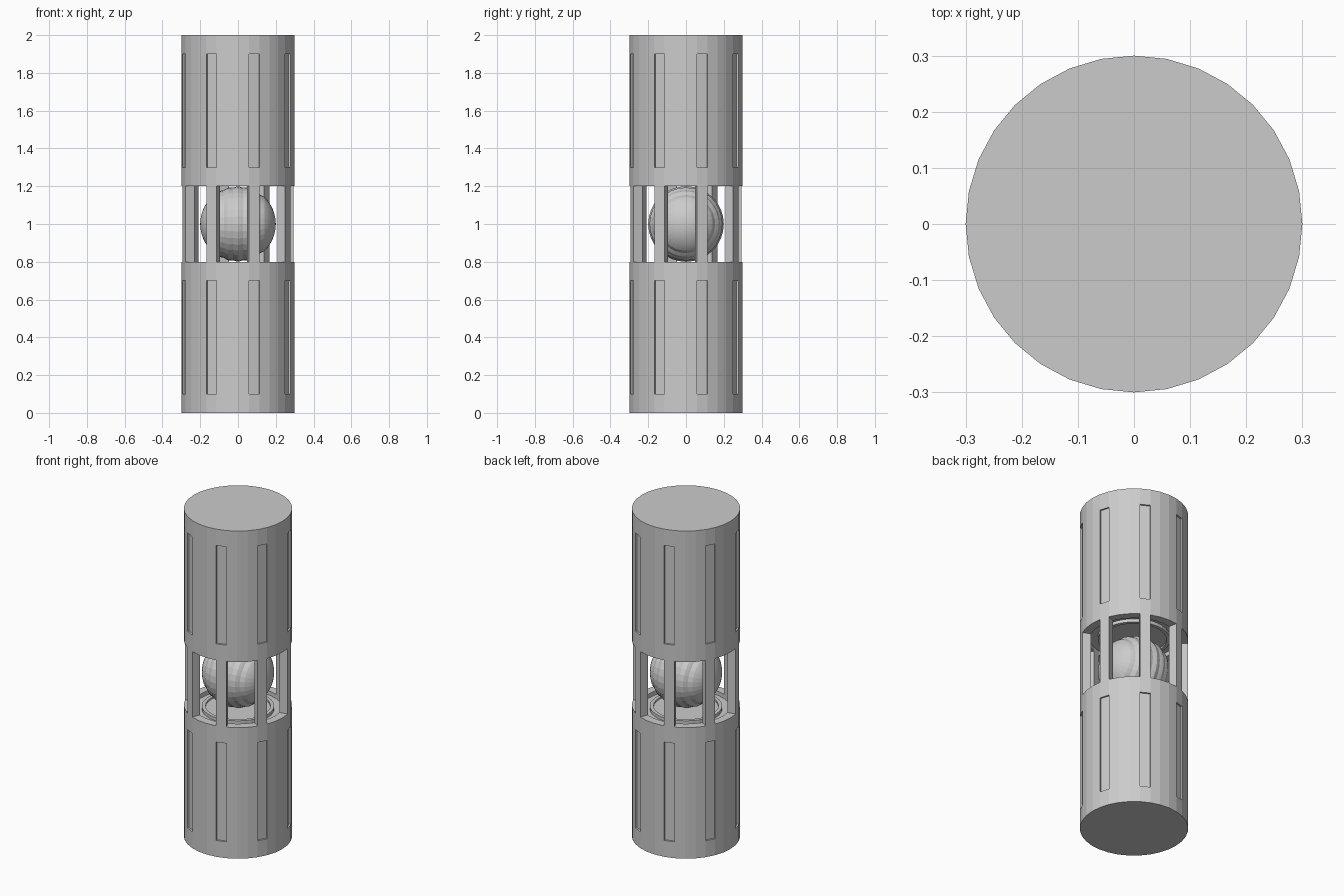
import bpy, bmesh
from math import sin, cos, pi, sqrt

if "Cube" in bpy.data.objects:
    bpy.data.objects.remove(bpy.data.objects["Cube"])

N = 32
R, R_IN = 0.30, 0.25


def finish(bm, name):
    bmesh.ops.recalc_face_normals(bm, faces=bm.faces)
    me = bpy.data.meshes.new(name)
    bm.to_mesh(me)
    bm.free()
    ob = bpy.data.objects.new(name, me)
    bpy.context.collection.objects.link(ob)
    return ob


def lathe(profile, place):
    """Revolve (radius, height) pairs; returns the bmesh and faces as {(row, side): face}."""
    bm = bmesh.new()
    rows = []
    for r, h in profile:
        if r < 1e-6:
            rows.append([bm.verts.new(place(0, 0, h))] * N)
        else:
            rows.append([bm.verts.new(place(r * cos(2 * pi * k / N), r * sin(2 * pi * k / N), h))
                         for k in range(N)])
    faces = {}
    for i in range(len(rows) - 1):
        for k in range(N):
            j = (k + 1) % N
            quad = [rows[i][k], rows[i][j], rows[i + 1][j], rows[i + 1][k]]
            faces[i, k] = bm.faces.new(list(dict.fromkeys(quad)))
    return bm, faces


# Lower and upper bodies: mirrored drums with a grooved inner end and sunken side panels
drum = [(0, 0), (R, 0), (R, 0.1), (R, 0.7), (R, 0.8), (R_IN, 0.8),
        (R_IN, 0.775), (0.2, 0.775), (0.2, 0.795), (0.18, 0.795), (0.18, 0.785), (0, 0.785)]
for name, flip in (("lower_body", False), ("upper_body", True)):
    bm, faces = lathe(drum, lambda x, y, z: (x, y, 2 - z if flip else z))
    bmesh.ops.recalc_face_normals(bm, faces=bm.faces)
    for k in range(1, N, 4):
        bmesh.ops.inset_individual(bm, faces=[faces[2, k]], thickness=0.0003, depth=-0.01)
    finish(bm, name)

# Eight window pillars, each one facet wide
bm = bmesh.new()
for k in range(1, N, 4):
    a, b = 2 * pi * k / N, 2 * pi * (k + 1) / N
    section = [(R * cos(a), R * sin(a)), (R * cos(b), R * sin(b)),
               (R_IN * cos(b), R_IN * sin(b)), (R_IN * cos(a), R_IN * sin(a))]
    lo = [bm.verts.new((x, y, 0.8)) for x, y in section]
    hi = [bm.verts.new((x, y, 1.2)) for x, y in section]
    for i in range(4):
        j = (i + 1) % 4
        bm.faces.new((lo[i], lo[j], hi[j], hi[i]))
finish(bm, "window_pillars")

# Core ball: smooth caps on the x axis with a ribbed belt between them
STEPS = 48
ball = []
for i in range(STEPS + 1):
    t = pi * i / STEPS
    x, rad = -0.2 * cos(t), 0.2 * sin(t)
    if abs(x) < 0.143:
        s = 1 - 0.015 * (1 - cos(2 * pi * i / 4))
        x, rad = x * s, rad * s
    ball.append((max(rad, 0) if 0 < i < STEPS else 0, x))
bm, _ = lathe(ball, lambda a, b, h: (h, a, 1 + b))
finish(bm, "core_ball")
